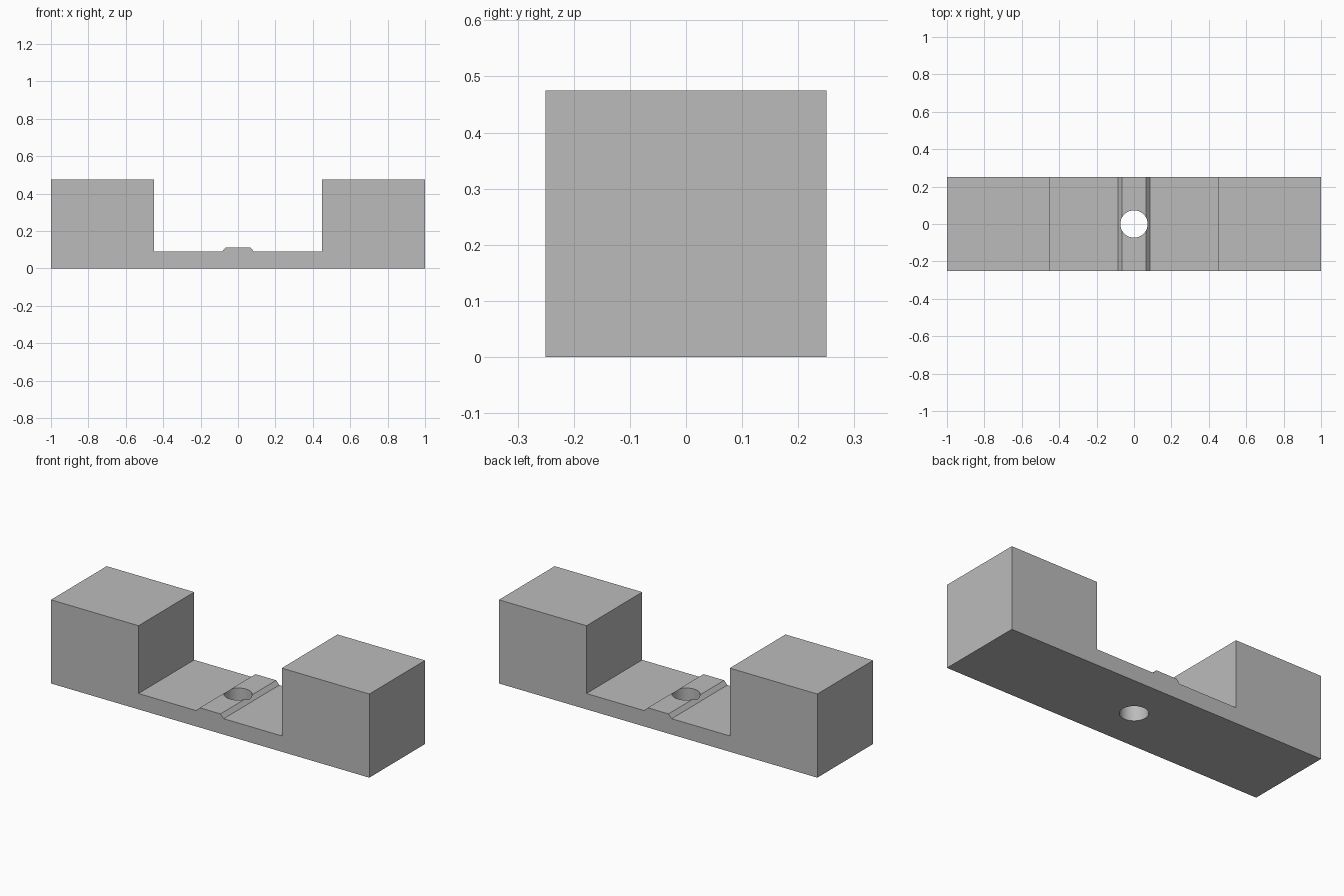
import bpy
import bmesh

if "Cube" in bpy.data.objects:
    bpy.data.objects.remove(bpy.data.objects["Cube"])

WIDTH = 0.5      # depth along y
HOLE_R = 0.073

grey = bpy.data.materials.new("plain grey")
grey.diffuse_color = (0.5, 0.5, 0.5, 1)
grey.use_nodes = True
grey.node_tree.nodes["Principled BSDF"].inputs["Base Color"].default_value = grey.diffuse_color

# Bracket body: half profile in x/z, mirrored and extruded along y
half = [(1.0, 0.0), (1.0, 0.475), (0.45, 0.475), (0.45, 0.09),
        (0.085, 0.09), (0.065, 0.112)]
profile = half + [(-x, z) for x, z in reversed(half)]

bm = bmesh.new()
face = bm.faces.new([bm.verts.new((x, -WIDTH / 2, z)) for x, z in profile])
ext = bmesh.ops.extrude_face_region(bm, geom=[face])
verts = [g for g in ext["geom"] if isinstance(g, bmesh.types.BMVert)]
bmesh.ops.translate(bm, vec=(0, WIDTH, 0), verts=verts)
bmesh.ops.recalc_face_normals(bm, faces=bm.faces[:])
mesh = bpy.data.meshes.new("bracket_body")
bm.to_mesh(mesh)
bm.free()
mesh.materials.append(grey)
body = bpy.data.objects.new("bracket_body", mesh)
bpy.context.collection.objects.link(body)

# Round screw hole through the middle
bpy.ops.mesh.primitive_cylinder_add(vertices=64, radius=HOLE_R, depth=0.4,
                                    location=(0, 0, 0.05))
cutter = bpy.context.object
cutter.name = "hole_cutter"
cutter.data.materials.append(grey)
cutter.hide_render = True

cut = body.modifiers.new("screw_hole", 'BOOLEAN')
cut.operation = 'DIFFERENCE'
cut.solver = 'EXACT'
cut.object = cutter

bpy.ops.object.select_all(action='DESELECT')
body.select_set(True)
bpy.context.view_layer.objects.active = body
bpy.ops.object.modifier_apply(modifier=cut.name)
bpy.data.objects.remove(cutter, do_unlink=True)

# Smooth hole wall, crisp corners
bpy.ops.object.shade_smooth_by_angle(angle=0.5)
